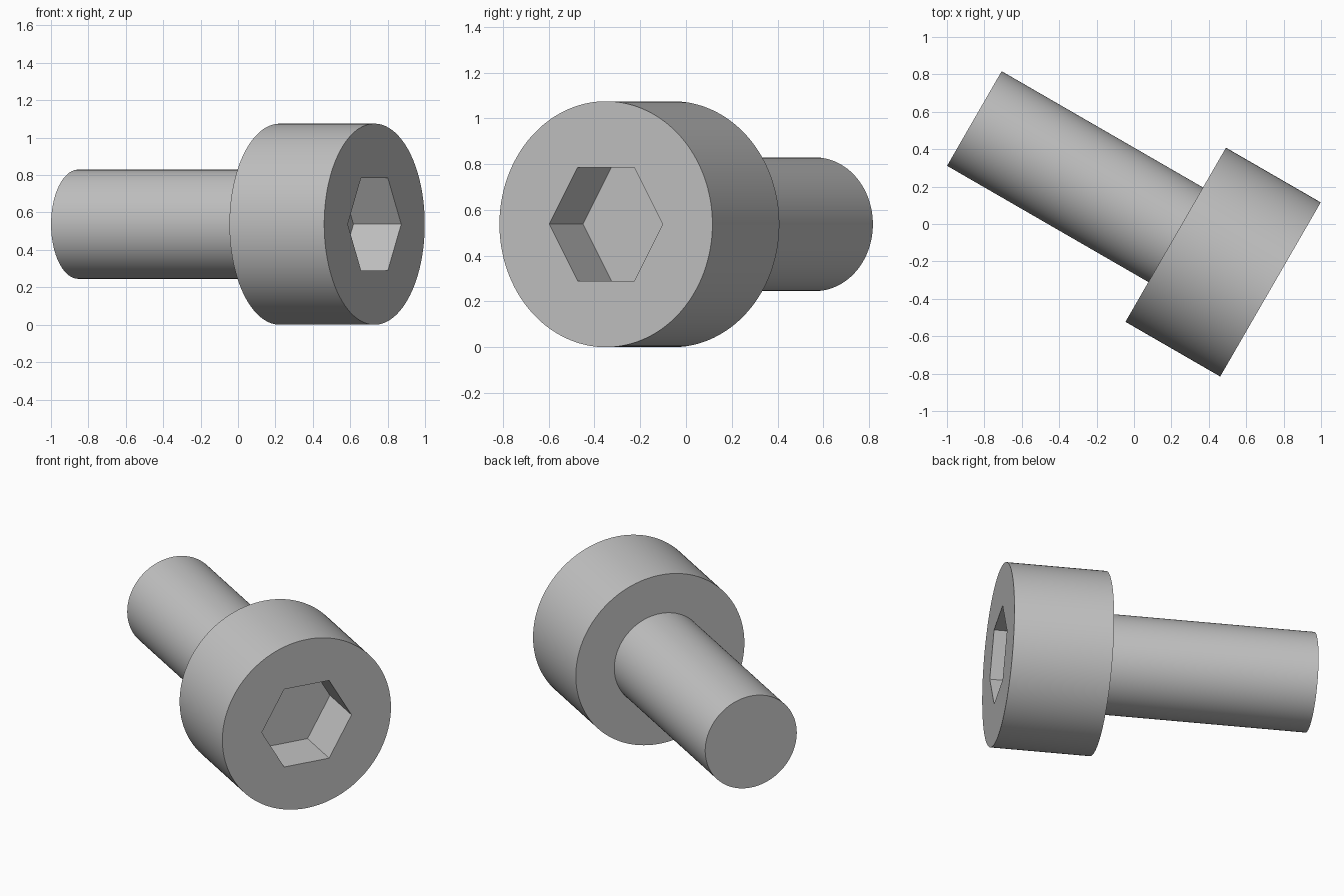
import bpy
import bmesh
import math
from mathutils import Matrix, Vector

if "Cube" in bpy.data.objects:
    bpy.data.objects.remove(bpy.data.objects["Cube"], do_unlink=True)

# Dimensions of the socket head screw
HEAD_RADIUS = 0.5375
HEAD_HEIGHT = 0.585
SHANK_RADIUS = 0.292
SHANK_LENGTH = 1.243
SOCKET_RADIUS = 0.286
SOCKET_DEPTH = 0.295
SIDES = 128

# The screw lies flat, its head turned to the front left
AXIS = Vector((math.cos(math.radians(30)), -math.sin(math.radians(30)), 0))
PLACE = Matrix.Translation((0.223, -0.0575, HEAD_RADIUS)) @ \
    AXIS.to_track_quat('Z', 'Y').to_matrix().to_4x4()

# Plain steel
steel = bpy.data.materials.new("grey steel")
steel.use_nodes = True
colour = (0.54, 0.54, 0.54, 1)
steel.diffuse_color = colour
steel.node_tree.nodes["Principled BSDF"].inputs["Base Color"].default_value = colour


def prism(name, radius, low, high, sides):
    """Closed prism along the screw axis, first corner on local x."""
    bm = bmesh.new()
    rings = []
    for z in (low, high):
        rings.append([bm.verts.new((radius * math.cos(math.tau * i / sides),
                                    radius * math.sin(math.tau * i / sides), z))
                      for i in range(sides)])
    bottom, top = rings
    bm.faces.new(bottom[::-1])
    bm.faces.new(top)
    for i in range(sides):
        j = (i + 1) % sides
        bm.faces.new((bottom[i], bottom[j], top[j], top[i]))
    mesh = bpy.data.meshes.new(name)
    bm.to_mesh(mesh)
    bm.free()
    mesh.materials.append(steel)
    obj = bpy.data.objects.new(name, mesh)
    obj.matrix_world = PLACE
    bpy.context.collection.objects.link(obj)
    return obj


def activate(obj):
    bpy.ops.object.select_all(action='DESELECT')
    obj.select_set(True)
    bpy.context.view_layer.objects.active = obj


head = prism("head", HEAD_RADIUS, 0, HEAD_HEIGHT, SIDES)
shank = prism("shank", SHANK_RADIUS, -SHANK_LENGTH, 0.05, SIDES)

# Hexagonal socket cut into the head
cutter = prism("socket_cutter", SOCKET_RADIUS,
               HEAD_HEIGHT - SOCKET_DEPTH, HEAD_HEIGHT + 0.1, 6)
cutter.hide_render = True
cut = head.modifiers.new("socket", 'BOOLEAN')
cut.operation = 'DIFFERENCE'
cut.solver = 'EXACT'
cut.object = cutter
activate(head)
bpy.ops.object.modifier_apply(modifier=cut.name)
bpy.data.objects.remove(cutter, do_unlink=True)

# Round sides smooth, rims and socket crisp
for part in (head, shank):
    activate(part)
    bpy.ops.object.shade_smooth_by_angle(angle=math.radians(30))
